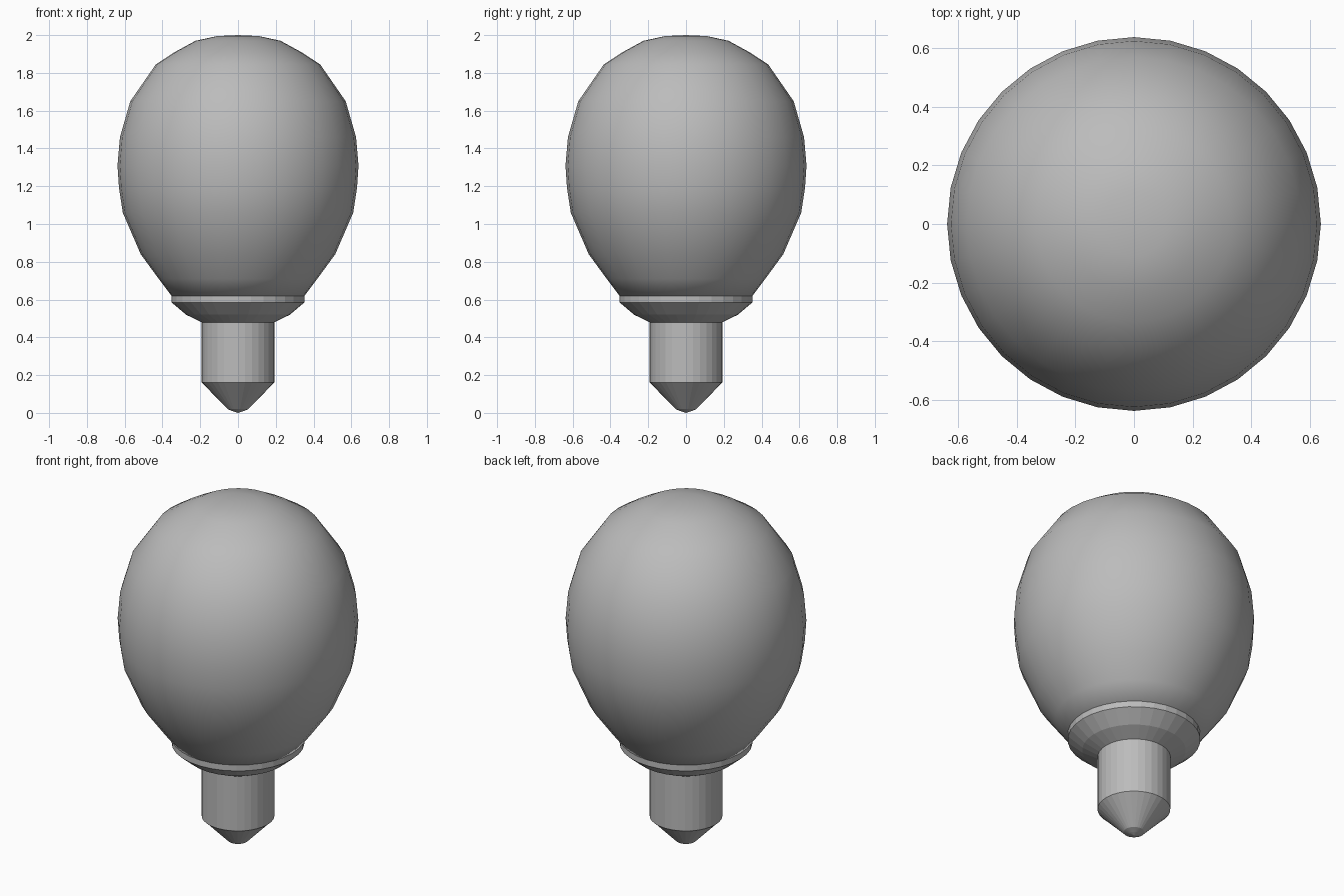
import bpy, bmesh, math

cube = bpy.data.objects.get("Cube")
if cube:
    bpy.data.objects.remove(cube, do_unlink=True)

SIDES = 32


def material(name, value):
    mat = bpy.data.materials.new(name)
    mat.use_nodes = True
    color = (value, value, value, 1)
    mat.diffuse_color = color
    mat.node_tree.nodes["Principled BSDF"].inputs["Base Color"].default_value = color
    return mat


def lathe(name, profile, mat, smooth):
    """Revolve (radius, height) points, listed bottom to top, around z."""
    bm = bmesh.new()
    rings = []
    for r, z in profile:
        if r == 0:
            rings.append([bm.verts.new((0, 0, z))] * SIDES)
            continue
        angles = [math.tau * i / SIDES for i in range(SIDES)]
        rings.append([bm.verts.new((r * math.cos(a), r * math.sin(a), z)) for a in angles])
    for low, high in zip(rings, rings[1:]):
        for i in range(SIDES):
            j = (i + 1) % SIDES
            corners = list(dict.fromkeys((low[i], low[j], high[j], high[i])))
            bm.faces.new(corners).smooth = smooth
    bmesh.ops.recalc_face_normals(bm, faces=bm.faces)
    mesh = bpy.data.meshes.new(name)
    bm.to_mesh(mesh)
    bm.free()
    mesh.materials.append(mat)
    obj = bpy.data.objects.new(name, mesh)
    bpy.context.collection.objects.link(obj)
    return obj


grey = material("neutral grey", 0.5)

# Rounded glass envelope
lathe("glass_bulb", [(0, 0.61), (0.345, 0.61), (0.42, 0.71), (0.515, 0.84), (0.61, 1.06),
                     (0.63, 1.19), (0.638, 1.31), (0.625, 1.46), (0.57, 1.65),
                     (0.435, 1.845), (0.335, 1.91), (0.225, 1.97), (0.11, 1.995), (0, 2)],
      grey, True)

# Flared collar holding the glass
lathe("collar", [(0, 0.478), (0.19, 0.478), (0.275, 0.52), (0.352, 0.585),
                 (0.352, 0.62), (0, 0.62)], grey, False)

# Cylindrical socket with the pointed contact
lathe("socket", [(0.193, 0.16), (0.193, 0.48), (0, 0.48)], grey, False)
lathe("contact_tip", [(0, 0), (0.025, 0.008), (0.055, 0.02), (0.193, 0.162)], grey, False)
